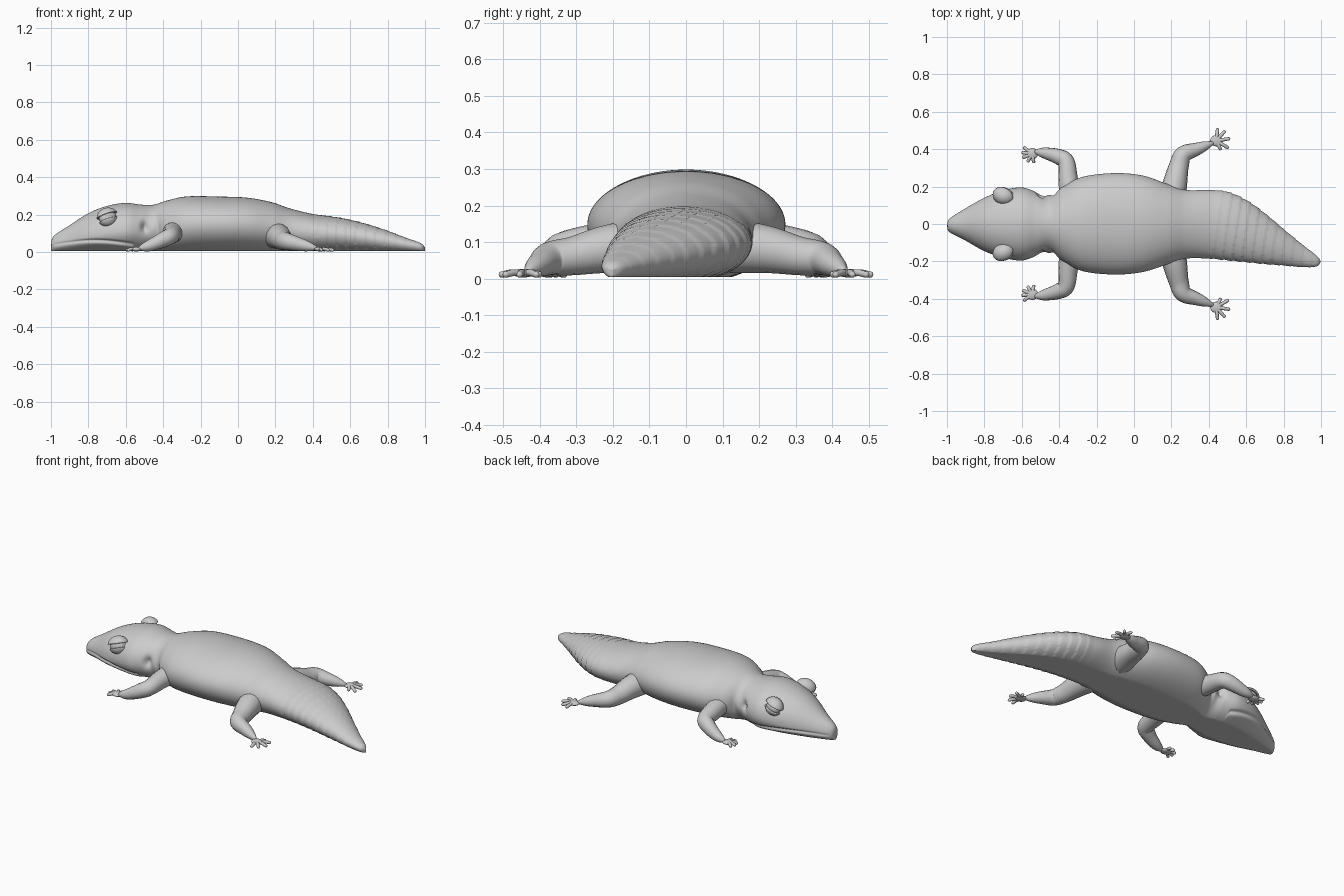
import bpy
import bmesh
from math import sin, cos, pi, sqrt, exp
from mathutils import Vector, Matrix

cube = bpy.data.objects.get("Cube")
if cube:
    bpy.data.objects.remove(cube, do_unlink=True)

# One plain clay colour
clay = bpy.data.materials.new("grey_clay")
clay.use_nodes = True
GREY = (0.6, 0.6, 0.6, 1)
clay.diffuse_color = GREY
clay.node_tree.nodes["Principled BSDF"].inputs["Base Color"].default_value = GREY


def spline(points, steps):
    """Smooth curve through tuples of any length."""
    pts = [Vector(p) for p in points]
    pts = [2 * pts[0] - pts[1]] + pts + [2 * pts[-1] - pts[-2]]
    out = []
    for a, b, c, d in zip(pts, pts[1:], pts[2:], pts[3:]):
        for i in range(steps):
            t = i / steps
            out.append(b + (c - a) * (t / 2) + (2 * a - 5 * b + 4 * c - d) * (t * t / 2)
                       + (3 * b - a - 3 * c + d) * (t ** 3 / 2))
    return out + [pts[-2]]


def finish(bm, name, mirrored=False):
    bmesh.ops.remove_doubles(bm, verts=bm.verts, dist=0.00005)
    bmesh.ops.recalc_face_normals(bm, faces=bm.faces)
    for f in bm.faces:
        f.smooth = True
    mesh = bpy.data.meshes.new(name)
    bm.to_mesh(mesh)
    bm.free()
    mesh.materials.append(clay)
    obj = bpy.data.objects.new(name, mesh)
    bpy.context.collection.objects.link(obj)
    if mirrored:
        mod = obj.modifiers.new("mirror", 'MIRROR')
        mod.use_axis = (False, True, False)
        mod.use_mirror_merge = False
    return obj


def loft(bm, rings):
    rows = [[bm.verts.new(p) for p in ring] for ring in rings]
    n = len(rows[0])
    for a, b in zip(rows, rows[1:]):
        for i in range(n):
            j = (i + 1) % n
            bm.faces.new((a[i], a[j], b[j], b[i]))
    bm.faces.new(rows[0])
    bm.faces.new(rows[-1])


def tube(bm, points, steps=8, sides=16, round_from=0.85):
    """Tapered limb through (x, y, z, radius) points with a rounded end."""
    path = spline(points, steps)
    last = len(path) - 1
    rings = []
    for k, p in enumerate(path):
        along = (path[min(k + 1, last)] - path[max(k - 1, 0)]).to_3d().normalized()
        side = along.cross(Vector((0, 0, 1))).normalized()
        up = side.cross(along)
        s = max(0, (k / last - round_from) / (1 - round_from))
        r = p[3] * sqrt(max(0, 1 - s * s))
        rings.append([p.to_3d() + (side * cos(a) + up * sin(a)) * r
                      for a in (2 * pi * i / sides for i in range(sides))])
    loft(bm, rings)


def bump(value, width):
    return exp(-(value / width) ** 2)


# Body outline: x, +y edge, -y edge, top height, height of widest point
OUTLINE = [
    (-1, -.01, -.01, .035, .035), (-.985, .03, -.045, .085, .04),
    (-.9, .085, -.09, .143, .055), (-.8, .14, -.145, .207, .08),
    (-.7, .18, -.18, .246, .1), (-.6, .195, -.195, .262, .11),
    (-.52, .17, -.17, .253, .115), (-.45, .147, -.147, .253, .12),
    (-.38, .2, -.2, .275, .13), (-.27, .253, -.253, .297, .145),
    (-.1, .272, -.27, .296, .148), (.05, .258, -.256, .29, .145),
    (.18, .213, -.215, .266, .13), (.28, .182, -.185, .232, .115),
    (.4, .182, -.185, .203, .1), (.5, .172, -.194, .19, .095),
    (.6, .128, -.204, .172, .085), (.7, .057, -.214, .146, .072),
    (.8, -.027, -.222, .113, .056), (.9, -.11, -.23, .075, .04),
    (.975, -.168, -.227, .048, .028), (1, -.2, -.2, .024, .024)]
FLOOR = .004
SIDES = 144


def body_ring(row):
    x, left, right, top, wide = row
    middle, half = (left + right) / 2, max(0, left - right) / 2
    fade = min(1, half / .05)
    ring = []
    for i in range(SIDES):
        a = 2 * pi * i / SIDES
        c, s = cos(a), sin(a)
        z = wide + s * (top - wide if s > 0 else (wide - FLOOR) * 1.12)
        scale = 1.0
        # overlapping tail rings, leaning along the bend
        lean = x - .15 * c * half
        if lean > .38:
            scale += .035 * ((lean / .05) % 1 - .5) * min(1, (lean - .38) / .15) * fade
        # mouth crease with a drooping corner
        if -.985 < x < -.56:
            line = .042 + .02 * sin((x + .97) / .4 * pi)
            scale -= .06 * bump(z - line, .007) * fade
            scale += .025 * bump(z - line + .017, .012) * fade
        # ear pit and the neck folds behind it
        if abs(c) > .5:
            scale -= .16 * bump(x + .5, .018) * bump(z - .135, .03)
            scale += .06 * bump(x + .455, .016) * bump(z - .12, .05)
            scale -= .05 * bump(x + .425, .012) * bump(z - .11, .05)
        ring.append((x, middle + c * half * scale,
                     max(FLOOR, wide + (z - wide) * scale)))
    return ring


bm = bmesh.new()
loft(bm, [body_ring(r) for r in spline(OUTLINE, 14)])
finish(bm, "body_head_and_tail")

# Legs
bm = bmesh.new()
tube(bm, [(-.34, .14, .11, .06), (-.352, .24, .1, .052), (-.362, .33, .085, .045),
          (-.40, .358, .066, .042), (-.47, .378, .035, .031), (-.535, .388, .017, .016)])
finish(bm, "front_legs", True)

bm = bmesh.new()
tube(bm, [(.2, .12, .09, .075), (.22, .22, .08, .065), (.24, .31, .062, .053),
          (.265, .372, .055, .046), (.34, .402, .038, .034), (.43, .437, .017, .016)])
finish(bm, "hind_legs", True)


# Feet: flat palm with five splayed toes
def foot(name, palm, tips):
    bm = bmesh.new()
    px, py = palm
    place = Matrix.Translation((px, py, .015)) @ Matrix.Diagonal((.033, .03, .012, 1))
    bmesh.ops.create_uvsphere(bm, u_segments=20, v_segments=12, radius=1, matrix=place)
    for x, y in tips:
        tube(bm, [(px, py, .015, .01), ((px + x) / 2, (py + y) / 2, .016, .0095),
                  (px + (x - px) * .8, py + (y - py) * .8, .012, .009),
                  (x, y, .01, .0085)], 5, 10, .8)
    finish(bm, name, True)


foot("front_feet", (-.545, .376),
     [(-.592, .412), (-.602, .382), (-.597, .353), (-.57, .33), (-.535, .325)])
foot("hind_feet", (.44, .445),
     [(.447, .513), (.488, .5), (.515, .457), (.507, .405), (.465, .395)])

# Eyes: ball in the socket, covered by a heavy upper and a thin lower lid
EYE = (Matrix.Translation((-.697, .152, .185)) @ Matrix.Rotation(-.3, 4, 'Z')
       @ Matrix.Rotation(.35, 4, 'X') @ Matrix.Rotation(-.25, 4, 'Y'))


def eye_part(name, size, keep=None):
    bm = bmesh.new()
    bmesh.ops.create_uvsphere(bm, u_segments=40, v_segments=28, radius=1)
    if keep:
        drop = [f for f in bm.faces if not keep(f.calc_center_median())]
        bmesh.ops.delete(bm, geom=drop, context='FACES')
    bmesh.ops.transform(bm, matrix=EYE @ Matrix.Diagonal((*size, 1)), verts=bm.verts)
    obj = finish(bm, name, True)
    if keep:
        shell = obj.modifiers.new("thickness", 'SOLIDIFY')
        shell.thickness = .008


eye_part("eyeballs", (.048, .036, .042))
eye_part("upper_eyelids", (.06, .05, .052), lambda p: p.z > .22)
eye_part("lower_eyelids", (.056, .043, .05), lambda p: p.z < -.35)
